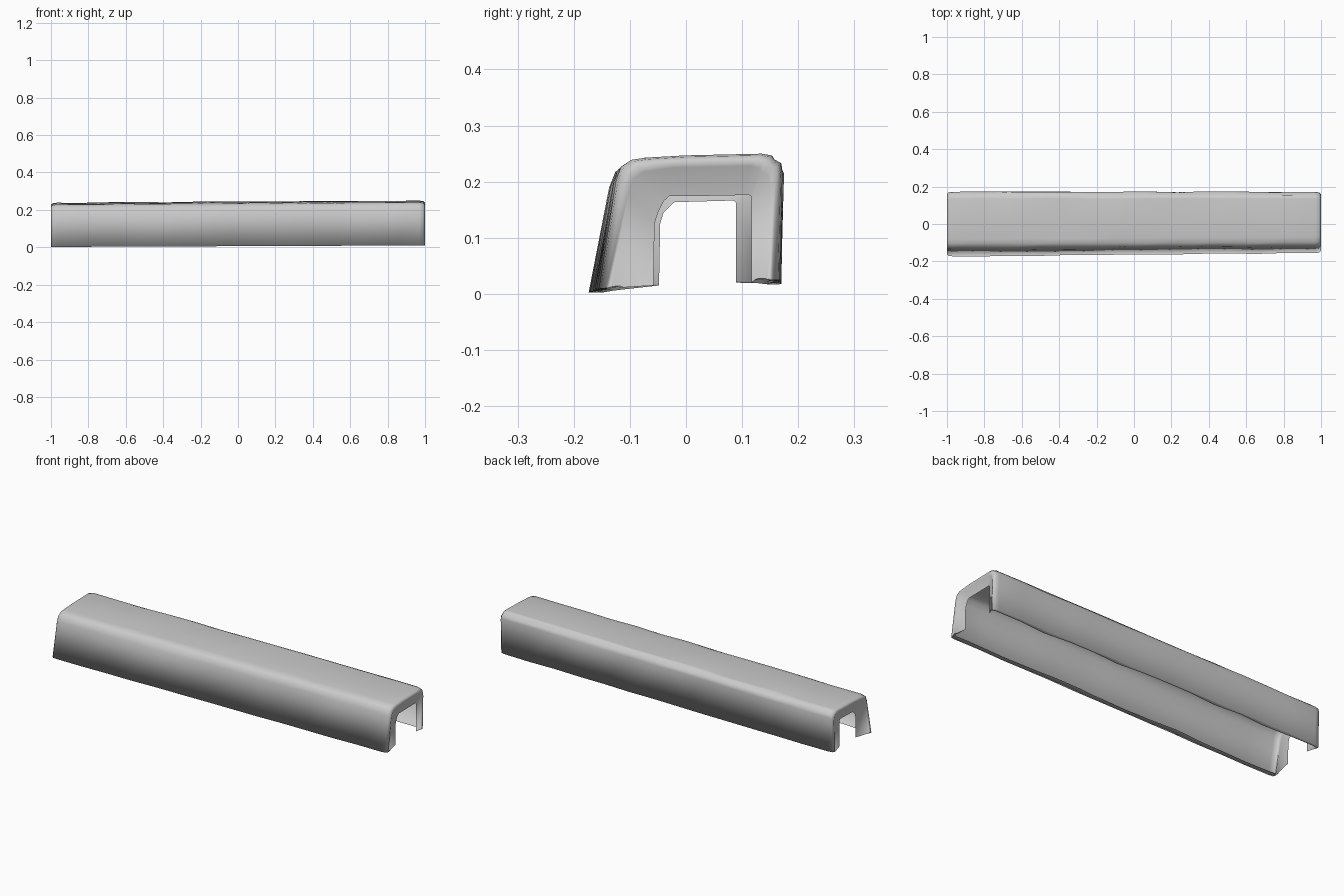
import bpy, bmesh, random

random.seed(4)
cube = bpy.data.objects.get("Cube")
if cube:
    bpy.data.objects.remove(cube, do_unlink=True)

# Light grey material
grey = bpy.data.materials.new("light_grey")
grey.use_nodes = True
colour = (0.6, 0.6, 0.6, 1)
grey.diffuse_color = colour
grey.node_tree.nodes["Principled BSDF"].inputs["Base Color"].default_value = colour

# Cross-section (y, z) from front hem over the top to back hem
OUTER = [(-.15, .006), (-.173, .002), (-.136, .2), (-.126, .226), (-.107, .239),
         (-.08, .243), (0, .247), (.135, .25), (.152, .247), (.157, .24),
         (.168, .234), (.172, .215), (.167, .017), (.15, .019)]
# Matching points around the end opening
OPENING = [(-.058, .015), (-.058, .02), (-.056, .125), (-.05, .145), (-.04, .165),
           (-.03, .174), (0, .174), (.1, .176), (.113, .176), (.116, .174),
           (.117, .172), (.117, .165), (.117, .024), (.117, .02)]


def section(x, inset=0, wobble=0):
    """Shell ring at x, pulled towards the middle by inset."""
    t = (x + 1) / 2
    ring = []
    for i, (y, z) in enumerate(OUTER):
        if y < 0:
            y += 0.018 * t * (1 - z / .5)
        y += inset if y < 0 else -inset
        z += (.012 * (1 - t) * -1 if z > .15 else .008 * t)
        if z > .15:
            z -= inset
        if i in (0, len(OUTER) - 1):
            y += random.uniform(-.6, 1) * wobble * (1 if y < 0 else -1)
        else:
            y += random.uniform(-.25, .25) * wobble
            z += random.uniform(-.15, .15) * wobble if z > .15 else 0
        ring.append((x, y, max(z, 0)))
    return ring


def opening(x):
    """Inner edge of the end flange, a little narrower at the right end."""
    tight = 0 if x > 0 else 1
    return [(x, y + tight * (.01 if y < 0 else -.028 if y > .09 else 0),
             z - tight * (.01 if z > .15 else 0)) for y, z in OPENING]


# Rings along the length: flange, rounded end, rippled body, rounded end, flange
rings = [opening(-.985), section(-.995, .022), section(-1, .012),
         section(-.992, .003), section(-.97)]
rings += [section(-.97 + 1.94 * k / 13, 0, .012) for k in range(1, 13)]
rings += [section(.97), section(.99, .003), section(1, .012),
          section(.995, .022), opening(.985)]

bm = bmesh.new()
rows = [[bm.verts.new(p) for p in ring] for ring in rings]
for a, b in zip(rows, rows[1:]):
    for i in range(len(a) - 1):
        bm.faces.new((a[i], b[i], b[i + 1], a[i + 1]))
bmesh.ops.recalc_face_normals(bm, faces=bm.faces)
# Keep the skin facing outwards
top = max(bm.faces, key=lambda f: f.calc_center_median().z)
if top.normal.z < 0:
    bmesh.ops.reverse_faces(bm, faces=bm.faces)
for f in bm.faces:
    f.smooth = True

mesh = bpy.data.meshes.new("channel_cover")
bm.to_mesh(mesh)
bm.free()
mesh.materials.append(grey)
cover = bpy.data.objects.new("channel_cover", mesh)
bpy.context.collection.objects.link(cover)
